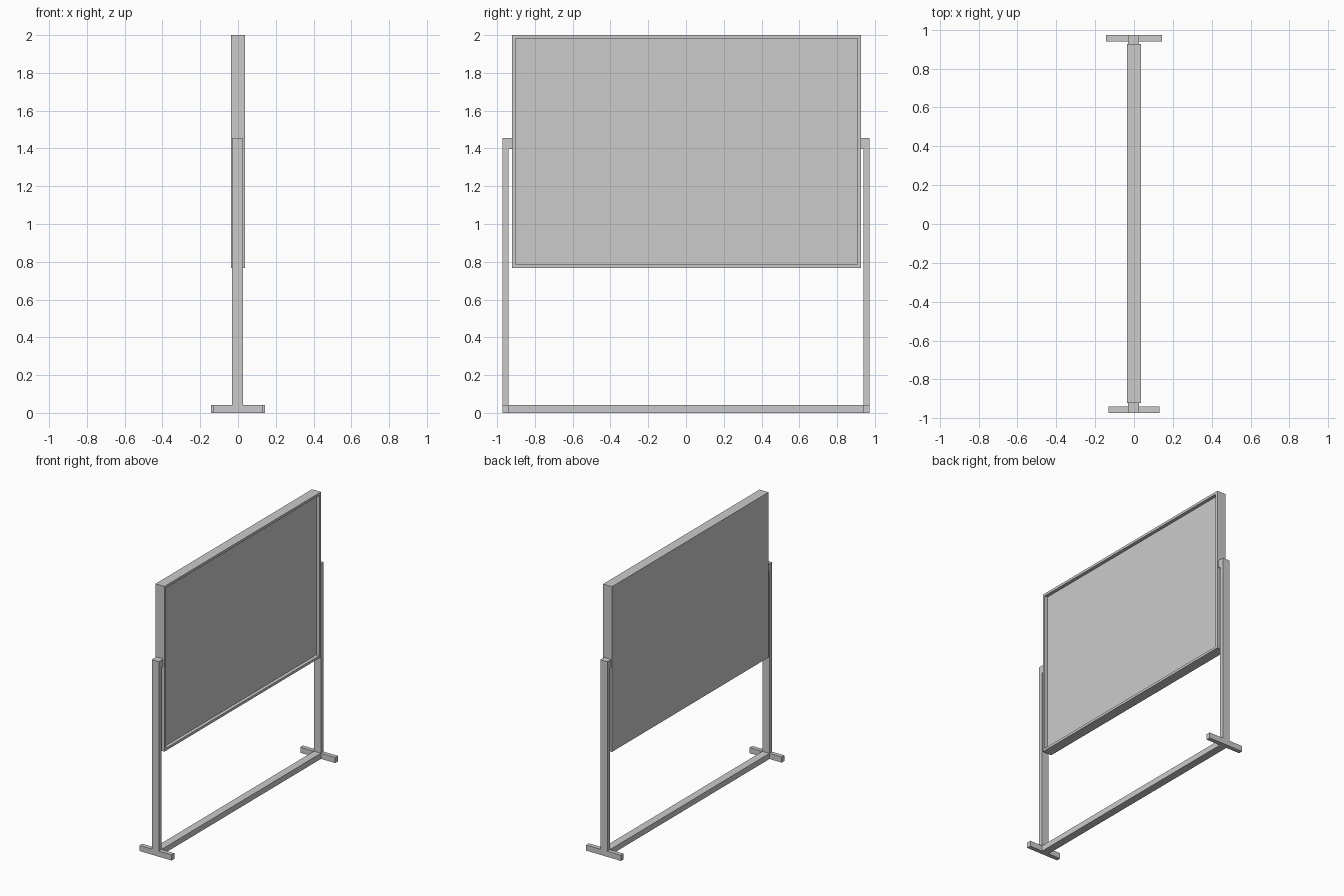
import bpy, bmesh

if "Cube" in bpy.data.objects:
    bpy.data.objects.remove(bpy.data.objects["Cube"])


def box(name, x0, x1, y0, y1, z0, z1):
    bm = bmesh.new()
    bmesh.ops.create_cube(bm, size=1)
    for v in bm.verts:
        v.co = ((x0 + x1) / 2 + v.co.x * (x1 - x0),
                (y0 + y1) / 2 + v.co.y * (y1 - y0),
                (z0 + z1) / 2 + v.co.z * (z1 - z0))
    me = bpy.data.meshes.new(name)
    bm.to_mesh(me)
    bm.free()
    ob = bpy.data.objects.new(name, me)
    bpy.context.collection.objects.link(ob)
    return ob


# Board: +x face inset for the frame rim, then pushed in
board = box("board", -0.037, 0.037, -0.92, 0.926, 0.767, 2.0)
bm = bmesh.new()
bm.from_mesh(board.data)
bm.normal_update()
face = max(bm.faces, key=lambda f: f.calc_center_median().x)
bmesh.ops.inset_region(bm, faces=[face], thickness=0.026)
out = bmesh.ops.extrude_face_region(bm, geom=[face])
inner = [g for g in out["geom"] if isinstance(g, bmesh.types.BMVert)]
bmesh.ops.translate(bm, verts=inner, vec=(-0.025, 0, 0))
if face.is_valid:
    bmesh.ops.delete(bm, geom=[face], context='FACES')
bmesh.ops.recalc_face_normals(bm, faces=bm.faces)
bm.to_mesh(board.data)
bm.free()

# Stand sides: foot, post and pivot arm reaching to the board edge
for side, s, foot, edge in (("front", -1, 0.132, -0.92), ("back", 1, 0.144, 0.926)):
    ya, yb = sorted((0.94 * s, 0.972 * s))
    box(side + "_foot", -foot, foot, ya, yb, 0, 0.042)
    box(side + "_post", -0.031, 0.027, ya, yb, 0.042, 1.398)
    ya, yb = sorted((edge, 0.972 * s))
    box(side + "_arm", -0.031, 0.027, ya, yb, 1.398, 1.456)

# Floor bar joining the two sides
box("floor_bar", -0.031, 0.027, -0.94, 0.94, 0, 0.042)
